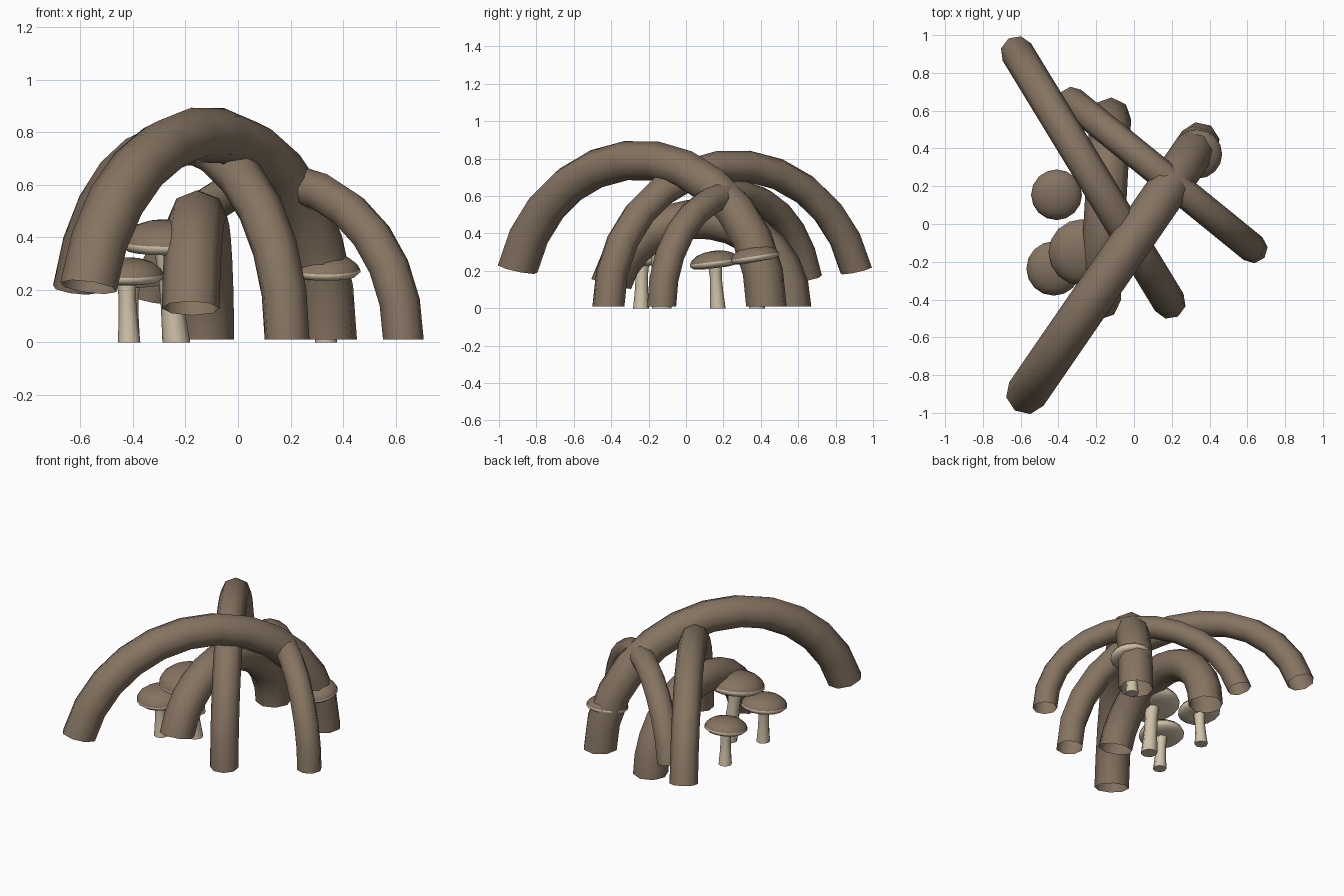
import bpy, bmesh, math
from mathutils import Vector, Matrix

if "Cube" in bpy.data.objects:
    bpy.data.objects.remove(bpy.data.objects["Cube"])


def material(name, rgb):
    m = bpy.data.materials.new(name)
    m.diffuse_color = (*rgb, 1)
    m.use_nodes = True
    m.node_tree.nodes["Principled BSDF"].inputs["Base Color"].default_value = m.diffuse_color
    return m


BROWN = material("bark brown", (0.235, 0.173, 0.120))
CREAM = material("pale cream", (0.640, 0.545, 0.400))


def add_object(name, bm, mats, angle=60):
    bmesh.ops.recalc_face_normals(bm, faces=bm.faces)
    mesh = bpy.data.meshes.new(name)
    bm.to_mesh(mesh)
    bm.free()
    for m in mats:
        mesh.materials.append(m)
    ob = bpy.data.objects.new(name, mesh)
    bpy.context.collection.objects.link(ob)
    bpy.ops.object.select_all(action='DESELECT')
    ob.select_set(True)
    bpy.context.view_layer.objects.active = ob
    bpy.ops.object.shade_smooth_by_angle(angle=math.radians(angle))
    return ob


# Root arch: an open, slightly flattened part of a torus rising from its foot
def root_arch(name, foot, end, tube, arc=165.2, segments=12, sides=8):
    foot, end = Vector((*foot, 0.01)), Vector((*end, 0.01))
    arc = math.radians(arc)
    radius = (foot - end).length / (1 - math.cos(arc))
    d = (foot - end).normalized()
    side = Vector((-d.y, d.x, 0))
    centre = foot - d * radius
    bm = bmesh.new()
    rings = []
    for i in range(segments + 1):
        u = arc * i / segments
        ring = []
        for j in range(sides):
            v = math.tau * j / sides
            k = radius + tube * math.cos(v)
            ring.append(bm.verts.new(centre + d * k * math.cos(u) + side * tube * math.sin(v)
                                     + Vector((0, 0, 0.955 * k * math.sin(u)))))
        rings.append(ring)
    for a, b in zip(rings, rings[1:]):
        for j in range(sides):
            n = (j + 1) % sides
            bm.faces.new((a[j], a[n], b[n], b[j]))
    add_object(name, bm, [BROWN])


# Turned shape: profile of (radius, height) pairs, poles where radius is 0
def lathe(bm, profile, sides, first_brown=99):
    rows = []
    for r, z in profile:
        if r == 0:
            rows.append([bm.verts.new((0, 0, z))] * sides)
        else:
            rows.append([bm.verts.new((r * math.cos(math.tau * j / sides),
                                       r * math.sin(math.tau * j / sides), z))
                         for j in range(sides)])
    for i, (a, b) in enumerate(zip(rows, rows[1:])):
        for j in range(sides):
            n = (j + 1) % sides
            corners = list(dict.fromkeys((a[j], a[n], b[n], b[j])))
            f = bm.faces.new(corners)
            f.material_index = 1 if i >= first_brown else 0


# Mushroom: flared stem leaning to a tilted cap with pale underside and rim
def mushroom(number, base, cap, rim_z, r, stem_r, tilt):
    bm = bmesh.new()
    lathe(bm, [(0, 0), (stem_r, 0), (stem_r * .84, rim_z * .35),
               (stem_r * .76, rim_z * .7), (stem_r * .9, rim_z), (0, rim_z)], 8)
    for v in bm.verts:
        t = v.co.z / rim_z
        v.co.x += base[0] + (cap[0] - base[0]) * t
        v.co.y += base[1] + (cap[1] - base[1]) * t
    add_object(f"mushroom_stem_{number}", bm, [CREAM], 50)
    bm = bmesh.new()
    lathe(bm, [(0, -.12 * r), (.5 * r, -.15 * r), (.86 * r, -.1 * r), (r, .02 * r),
               (.985 * r, .1 * r), (.9 * r, .25 * r), (.7 * r, .40 * r),
               (.4 * r, .50 * r), (0, .54 * r)], 16, first_brown=4)
    bm.transform(Matrix.Translation((*cap, rim_z))
                 @ Matrix.Rotation(math.radians(tilt), 4, 'X'))
    add_object(f"mushroom_cap_{number}", bm, [CREAM, BROWN])


root_arch("tall_root", (.345, .43), (-.57, -.90), .11)
root_arch("long_root", (.187, -.415), (-.62, .91), .088)
root_arch("thin_root", (.63, -.13), (-.33, .65), .078)
root_arch("short_root", (-.125, .56), (-.18, -.40), .11)

mushroom(1, (-.415, -.24), (-.425, -.235), .245, .145, .043, 6)
mushroom(2, (-.235, -.13), (-.275, -.15), .37, .178, .053, 8)
mushroom(3, (-.415, .17), (-.41, .155), .235, .135, .042, 7)
mushroom(4, (.335, .38), (.335, .37), .265, .132, .042, 9)
